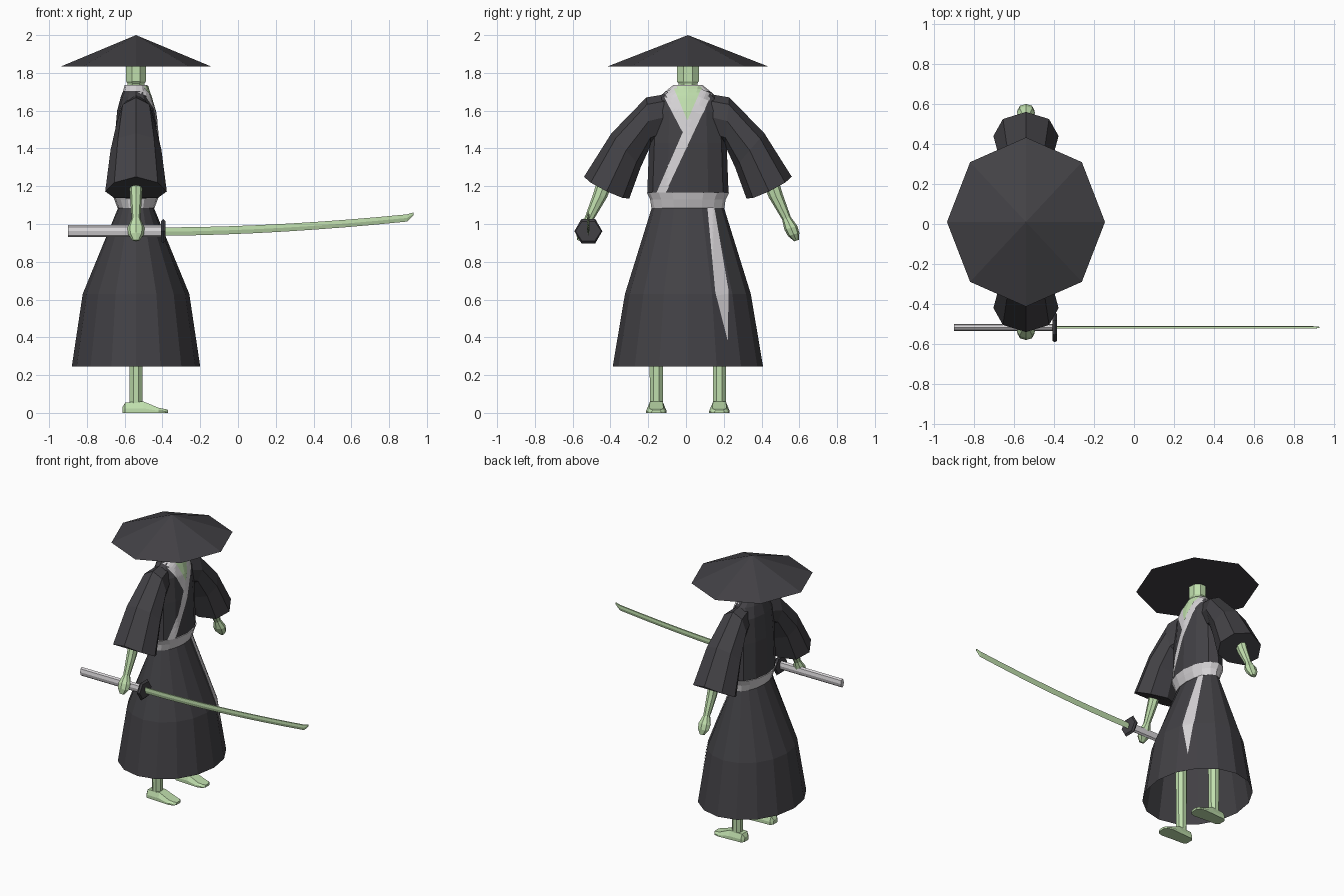
import bpy, bmesh
from math import sin, cos, tau
from mathutils import Vector
from mathutils.bvhtree import BVHTree

if "Cube" in bpy.data.objects:
    bpy.data.objects.remove(bpy.data.objects["Cube"])

CX, CY = -0.54, 0.01   # body axis; the figure faces +x


def material(name, rgb):
    m = bpy.data.materials.new(name)
    m.diffuse_color = (*rgb, 1)
    m.use_nodes = True
    m.node_tree.nodes["Principled BSDF"].inputs["Base Color"].default_value = m.diffuse_color
    return m


DARK = material("charcoal cloth", (0.055, 0.053, 0.06))
GREEN = material("pale green", (0.53, 0.74, 0.42))
WHITE = material("light grey", (0.68, 0.66, 0.68))


def finish(name, bm, mat, normals=True):
    if normals:
        bmesh.ops.recalc_face_normals(bm, faces=bm.faces)
    me = bpy.data.meshes.new(name)
    bm.to_mesh(me)
    bm.free()
    me.materials.append(mat)
    ob = bpy.data.objects.new(name, me)
    bpy.context.collection.objects.link(ob)
    return ob


def ring(c, u, v, n, phase=0.0):
    """n points of an ellipse with half axes u and v"""
    c, u, v = Vector(c), Vector(u), Vector(v)
    return [c + u * cos(tau * (i + phase) / n) + v * sin(tau * (i + phase) / n) for i in range(n)]


def loft(name, rings, mat, start=True, end=True):
    bm = bmesh.new()
    vs = [[bm.verts.new(p) for p in r] for r in rings]
    n = len(vs[0])
    for a, b in zip(vs, vs[1:]):
        for i in range(n):
            j = (i + 1) % n
            bm.faces.new((a[i], a[j], b[j], b[i]))
    if start:
        bm.faces.new(vs[0][::-1])
    if end:
        bm.faces.new(vs[-1])
    bmesh.ops.remove_doubles(bm, verts=bm.verts, dist=1e-4)
    return finish(name, bm, mat)


def upright(levels, n, phase=0.0, y=CY):
    """horizontal rings from (z, half x, half y)"""
    return [ring((CX, y, z), (hx, 0, 0), (0, hy, 0), n, phase) for z, hx, hy in levels]


def band(name, target, corners, mat, lift=0.005, nu=6, nv=14):
    """thin plate laid on the front (+x) of target; corners are (y, z)"""
    bm = bmesh.new()
    bm.from_mesh(target.data)
    tree = BVHTree.FromBMesh(bm)
    bm.free()
    a, b, c, d = [Vector(p) for p in corners]
    bm = bmesh.new()
    grid = []
    for j in range(nv + 1):
        row = []
        for i in range(nu + 1):
            p = a.lerp(b, i / nu).lerp(d.lerp(c, i / nu), j / nv)
            hit = tree.ray_cast(Vector((2, p.x, p.y)), Vector((-1, 0, 0)))[0]
            if hit is None:
                hit = tree.find_nearest(Vector((CX + 0.1, p.x, p.y)))[0]
            row.append(bm.verts.new(hit + Vector((lift, 0, 0))))
        grid.append(row)
    for r, s in zip(grid, grid[1:]):
        for i in range(nu):
            bm.faces.new((r[i], s[i], s[i + 1], r[i + 1]))
    bmesh.ops.remove_doubles(bm, verts=bm.verts, dist=1e-4)
    for f in bm.faces:
        f.normal_update()
        if f.normal.x < 0:
            f.normal_flip()
    return finish(name, bm, mat, False)


# hat and head
loft("hat", upright([(1.835, 0.395, 0.423), (2.0, 0, 0)], 8), DARK, end=False)
loft("head", upright([(1.70, 0.05, 0.055), (1.745, 0.05, 0.055), (1.755, 0.057, 0.063),
                      (1.86, 0.057, 0.063)], 8, 0.5), GREEN)

# robe: skirt open below, torso, neck collar and belt
skirt = loft("skirt", upright([(0.245, 0.34, 0.398), (0.63, 0.282, 0.333),
                               (1.09, 0.093, 0.19)], 16), DARK, start=False)
torso = loft("torso", upright([(1.12, 0.10, 0.19), (1.17, 0.122, 0.215), (1.43, 0.115, 0.205),
                               (1.60, 0.10, 0.195), (1.675, 0.08, 0.15), (1.705, 0.068, 0.115),
                               (1.735, 0.06, 0.078)], 12), DARK)
torso.data.materials.append(WHITE)
for f in torso.data.polygons:
    if f.center.z > 1.71:
        f.material_index = 1
loft("belt", upright([(1.085, 0.098, 0.193), (1.13, 0.115, 0.2), (1.168, 0.127, 0.219)], 16), WHITE)

# chest opening, crossed lapels and hanging belt end
band("chest", torso, [(-0.07, 1.73), (0.09, 1.73), (0.01, 1.50), (0.0, 1.50)], GREEN, 0.004)
band("left_lapel", torso, [(-0.125, 1.69), (-0.065, 1.72), (0.015, 1.53), (-0.01, 1.47)], WHITE, 0.007)
band("right_lapel", torso, [(0.08, 1.715), (0.14, 1.69), (-0.105, 1.168), (-0.158, 1.168)], WHITE, 0.009)
band("belt_end_upper", skirt, [(0.113, 1.088), (0.15, 1.088), (0.225, 0.65), (0.155, 0.64)], WHITE)
band("belt_end_lower", skirt, [(0.155, 0.64), (0.225, 0.65), (0.222, 0.385), (0.22, 0.385)], WHITE)

for s, side in ((1, "left"), (-1, "right")):
    # sleeve: rings given by upper (y, z), lower (y, z), half width and sag of the sides
    rings = []
    for ty, tz, by, bz, hw, sag in ((0.10, 1.69, 0.15, 1.44, 0.07, 0), (0.22, 1.67, 0.195, 1.42, 0.10, 0),
                                    (0.405, 1.48, 0.25, 1.30, 0.135, 0), (0.55, 1.25, 0.31, 1.135, 0.163, 0.02)):
        r = ring((CX, CY + s * (ty + by) / 2, (tz + bz) / 2),
                 (0, s * (ty - by) / 2, (tz - bz) / 2), (hw, 0, 0), 8)
        for p in r:
            p.z -= sag * abs(p.x - CX) / hw
        rings.append(r)
    loft(side + "_sleeve", rings, DARK)

    # forearm and hand
    arm = ((0.44, 1.22, 0.035, 0.04), (0.465, 1.15, 0.032, 0.036), (0.522, 1.03, 0.023, 0.023),
           (0.545, 0.98, 0.045, 0.034), (0.56, 0.945, 0.042, 0.03), (0.575, 0.912, 0.018, 0.012))
    loft(side + "_arm", [ring((CX, CY + s * y, z), (hx, 0, 0), (0, hy, 0.3 * s * hy), 8)
                         for y, z, hx, hy in arm], GREEN)

    # leg and foot
    y = CY + s * 0.167
    loft(side + "_leg", upright([(0.04, 0.036, 0.037), (0.6, 0.04, 0.04)], 8, 0.5, y), GREEN)
    foot = []
    for x, hw, h in ((-0.612, 0.025, 0.03), (-0.597, 0.043, 0.055), (-0.5, 0.048, 0.06),
                     (-0.42, 0.054, 0.027), (-0.385, 0.045, 0.02), (-0.37, 0.025, 0.016)):
        foot.append([Vector((x, y + a * hw, b * h)) for a, b in
                     ((-1, 0), (1, 0), (1, 0.4), (0.7, 1), (-0.7, 1), (-1, 0.4))])
    loft(side + "_foot", foot, GREEN)

# sword: grip, hexagonal guard and curved blade
SY, SZ = -0.517, 0.962


def across(x, hy, hz, n):
    return ring((x, SY, SZ), (0, hy, 0), (0, 0, hz), n)


loft("sword_grip", [across(x, 0.018, 0.032, 8) for x in (-0.9, -0.395)], WHITE)
loft("sword_guard", [across(-0.408, 0.068, 0.06, 6), across(-0.396, 0.074, 0.074, 6),
                     across(-0.384, 0.068, 0.06, 6)], DARK)
blade = []
N = 8
for i in range(N + 1):
    t = i / N
    x, z, h = -0.395 + 1.29 * t, 0.96 + 0.072 * t ** 1.8, 0.022 - 0.003 * t
    blade.append([Vector((x, SY, z - h)), Vector((x, SY + 0.006, z)), Vector((x, SY + 0.005, z + h)),
                  Vector((x, SY - 0.005, z + h)), Vector((x, SY - 0.006, z))])
blade.append([Vector((0.928, SY + d, 1.057 + e)) for d, e in
              ((0, -0.012), (0.003, -0.004), (0.003, 0.004), (-0.003, 0.004), (-0.003, -0.004))])
loft("sword_blade", blade, GREEN)
